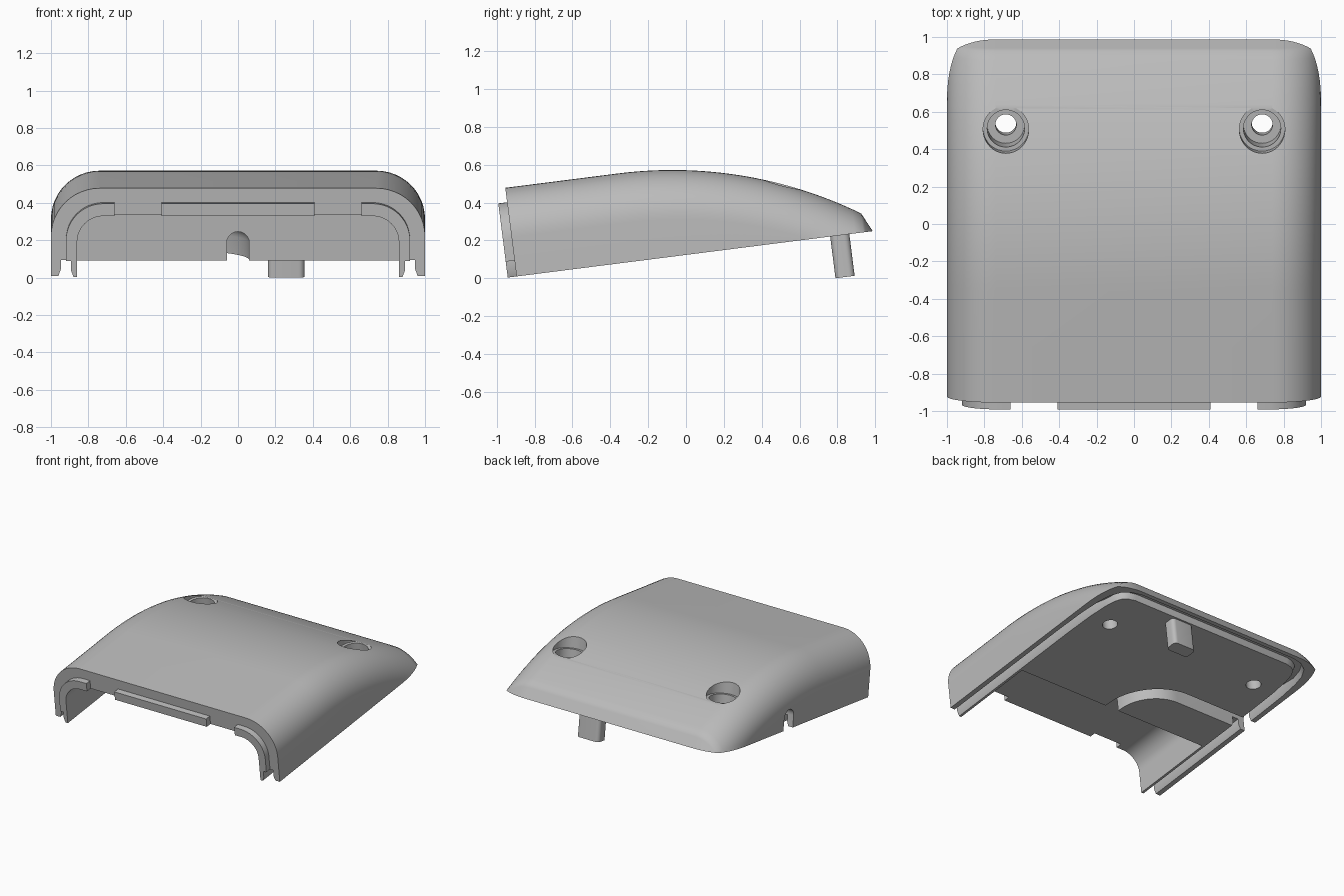
import bpy, bmesh, math
from mathutils import Vector, Matrix

if "Cube" in bpy.data.objects:
    bpy.data.objects.remove(bpy.data.objects["Cube"])

# Everything is built on a flat base (x across, y along, z up), then tilted
TILT = Matrix.Translation((0, -0.895, 0.01)) @ Matrix.Rotation(math.radians(7.25), 4, 'X')

grey = bpy.data.materials.new("light_grey")
grey.diffuse_color = (0.5, 0.5, 0.5, 1)
grey.use_nodes = True
grey.node_tree.nodes["Principled BSDF"].inputs["Base Color"].default_value = grey.diffuse_color


def loft(name, rings):
    """Closed skin through equal-length rings, with end caps."""
    bm = bmesh.new()
    vs = [[bm.verts.new(p) for p in r] for r in rings]
    n = len(rings[0])
    for a, b in zip(vs, vs[1:]):
        for i in range(n):
            j = (i + 1) % n
            bm.faces.new((a[i], a[j], b[j], b[i]))
    bm.faces.new(vs[0])
    bm.faces.new(vs[-1])
    bmesh.ops.remove_doubles(bm, verts=bm.verts, dist=1e-4)
    bmesh.ops.recalc_face_normals(bm, faces=bm.faces)
    me = bpy.data.meshes.new(name)
    bm.to_mesh(me)
    bm.free()
    me.materials.append(grey)
    ob = bpy.data.objects.new(name, me)
    bpy.context.collection.objects.link(ob)
    return ob


def arch(y, half, top, r, base=0.0, steps=12):
    """Cross-section with rounded top corners, trimmed by the base."""
    a0 = math.asin(min(1, max(0, (base - top + r) / r)))
    right = [(half - r + r * math.cos(a), top - r + r * math.sin(a))
             for a in (a0 + (math.pi / 2 - a0) * i / steps for i in range(steps + 1))]
    right.insert(0, (right[0][0], base))
    pts = right + [(-x, z) for x, z in reversed(right)]
    return [Vector((x, y, z)) for x, z in pts]


def box(name, x0, x1, y0, y1, z0, z1):
    return loft(name, [[(x0, y0, z), (x1, y0, z), (x1, y1, z), (x0, y1, z)] for z in (z0, z1)])


def sweep(name, path, section):
    """Sweep a (side, up) section along a flat path; section(i) may vary."""
    rings = []
    for i, p in enumerate(path):
        a, b = path[max(i - 1, 0)], path[min(i + 1, len(path) - 1)]
        t = Vector((b[0] - a[0], b[1] - a[1])).normalized()
        rings.append([(p[0] - t.y * s, p[1] + t.x * s, z) for s, z in section(i)])
    return loft(name, rings)


def cut(ob, cutters):
    for c in cutters:
        m = ob.modifiers.new("cut", 'BOOLEAN')
        m.operation, m.solver, m.object = 'DIFFERENCE', 'EXACT', c
    bpy.context.view_layer.update()
    me = bpy.data.meshes.new_from_object(ob.evaluated_get(bpy.context.evaluated_depsgraph_get()))
    ob.modifiers.clear()
    ob.data = me


# Cover body: straight roof, long arc down, steep tail
R = 2.28
stations = [(0, 0.472), (0.3, 0.472)]
for i in range(29):
    d = 1.247 * i / 28
    stations.append((0.6 + d, 0.472 - R + math.sqrt(R * R - d * d)))
h_end = stations[-1][1]
for i in range(1, 9):
    k = max((1 - i / 8) ** 2, 0.01)
    stations.append((1.847 + 0.05 * (1 - k), h_end * k))
cover = loft("cover", [arch(y, 1.0, h, 0.26) for y, h in stations])

# Front lip that protrudes from the open end
lip = loft("front_lip", [arch(y, 0.92, 0.395, 0.2, 0.0) for y in (-0.047, 0.0)])

# Cutter: front compartment
cavity = loft("cavity_cutter", [arch(y, 0.86, 0.328, 0.14, -0.1) for y in (-0.1, 0.65)])

# Cutter: sealing groove around the rim
half = [(0.92, -0.1), (0.92, 0.6), (0.92, 1.2), (0.915, 1.45), (0.9, 1.62), (0.88, 1.71),
        (0.845, 1.775), (0.79, 1.81), (0.72, 1.825), (0, 1.825)]
path = half + [(-x, y) for x, y in reversed(half[:-1])]


def groove_section(i):
    d = 0.085 if path[i][1] < 1.5 else 0.05
    return [(-0.048, -0.02), (-0.027, 0.035), (-0.027, d), (0.027, d), (0.027, 0.035), (0.048, -0.02)]


groove = sweep("groove_cutter", path, groove_section)

# Cutter: cable channel from the left side, bending to the compartment
RC, YC = 0.36, 1.03
cable = [(-1.2, YC), (-0.8, YC)]
cable += [(-RC + RC * math.sin(a), YC - RC + RC * math.cos(a))
          for a in (math.pi / 2 * i / 16 for i in range(17))]
cable.append((0, 0.5))
dome = [(0.06 * math.cos(a), 0.095 + 0.06 * math.sin(a)) for a in (math.pi * i / 12 for i in range(13))]
channel = sweep("channel_cutter", cable, lambda i: [(0.06, -0.05)] + dome + [(-0.06, -0.05)])

# Cutters: stepped screw holes
holes = []
for sx in (-1, 1):
    steps = [(-0.1, 0.056), (0.1, 0.056), (0.1, 0.1), (0.26, 0.1), (0.26, 0.122), (0.6, 0.122)]
    holes.append(loft("screw_hole_cutter", [
        [(sx * 0.685 + r * math.cos(a), 1.45 + r * math.sin(a), z)
         for a in (math.tau * i / 40 for i in range(40))] for z, r in steps]))

# Cutters: gaps between the lip tabs
gaps = [box("lip_gap_cutter", min(s * 0.41, s * 0.66), max(s * 0.41, s * 0.66), -0.1, 0.05, 0.2, 0.5)
        for s in (-1, 1)]

cut(cover, [cavity, groove, channel] + holes)
cut(lip, [cavity, groove] + gaps)
for c in [cavity, groove, channel] + holes + gaps:
    bpy.data.objects.remove(c)

# Support peg with rounded upright edges
outline = []
for cx, cy, q in ((0.325, 1.742, 0), (0.19, 1.742, 1), (0.19, 1.70, 2), (0.325, 1.70, 3)):
    for i in range(7):
        a = math.pi / 2 * (q + i / 6)
        outline.append((cx + 0.03 * math.cos(a), cy + 0.03 * math.sin(a)))
peg = loft("support_peg", [[(x, y, z) for x, y in outline] for z in (-0.222, 0.02)])

# Tilt and shade
for ob in (cover, lip, peg):
    ob.data.transform(TILT)
    bpy.ops.object.select_all(action='DESELECT')
    ob.select_set(True)
    bpy.context.view_layer.objects.active = ob
    bpy.ops.object.shade_smooth_by_angle(angle=math.radians(35))
